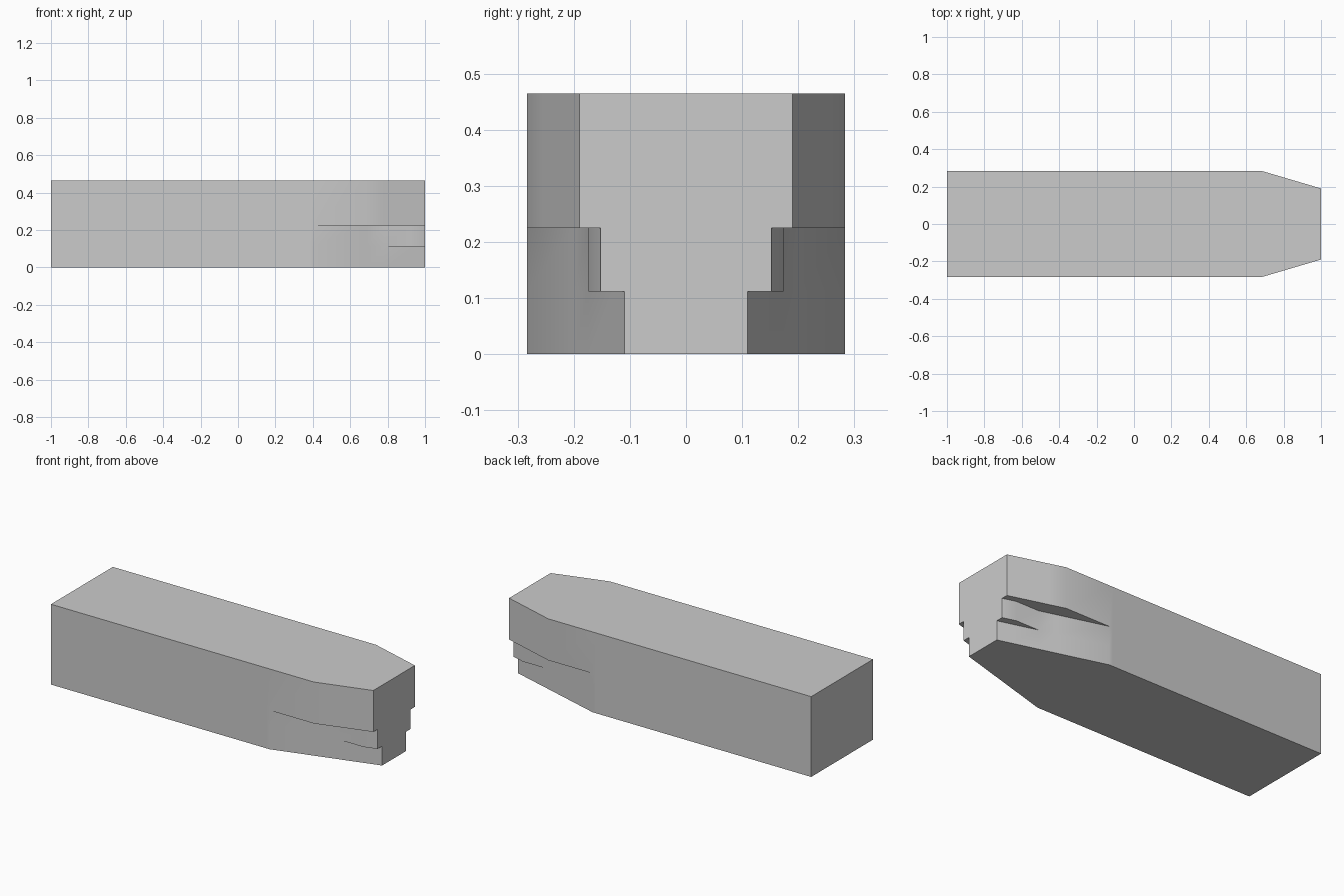
import bpy, bmesh, math

if "Cube" in bpy.data.objects:
    bpy.data.objects.remove(bpy.data.objects["Cube"], do_unlink=True)

grey = bpy.data.materials.new("plain grey")
grey.use_nodes = True
colour = (0.6, 0.6, 0.6, 1)
grey.diffuse_color = colour
grey.node_tree.nodes["Principled BSDF"].inputs["Base Color"].default_value = colour

HALF = 0.283
LEDGE_LOW, LEDGE_HIGH, TOP = 0.112, 0.225, 0.465


def taper(x, start, end):
    """Half width that narrows evenly from start to the nose."""
    t = max(0, (x - start) / (1 - start))
    return HALF + (end - HALF) * t


def section(x):
    """Half outline of the stepped cross-section at x, bottom to top."""
    low = taper(x, 0.4, 0.11)
    # The middle step leaves the lower taper, runs straight, then bends in
    mid = low if x < 0.777 else 0.174 - 0.022 * max(0, (x - 0.925) / 0.075)
    high = taper(x, 0.685, 0.19)
    return [(low, 0), (low, LEDGE_LOW), (mid, LEDGE_LOW),
            (mid, LEDGE_HIGH), (high, LEDGE_HIGH), (high, TOP)]


# Stepped body lofted along its length
bm = bmesh.new()
rings = []
for x in (-1, 0.38, 0.4, 0.685, 0.778, 0.925, 1):
    half = section(x)
    outline = [(-w, z) for w, z in half] + [(w, z) for w, z in reversed(half)]
    rings.append([bm.verts.new((x, y, z)) for y, z in outline])
for a, b in zip(rings, rings[1:]):
    for i in range(len(a)):
        j = (i + 1) % len(a)
        bm.faces.new((a[i], b[i], b[j], a[j]))
bm.faces.new(rings[0])
bm.faces.new(rings[-1])
bmesh.ops.remove_doubles(bm, verts=bm.verts, dist=0.001)
bmesh.ops.recalc_face_normals(bm, faces=bm.faces)

mesh = bpy.data.meshes.new("stepped_body")
bm.to_mesh(mesh)
bm.free()
mesh.materials.append(grey)
body = bpy.data.objects.new("stepped_body", mesh)
bpy.context.collection.objects.link(body)

# Soft bends along the sides, crisp ledges and ends
bpy.context.view_layer.objects.active = body
body.select_set(True)
bpy.ops.object.shade_smooth_by_angle(angle=math.radians(30))
